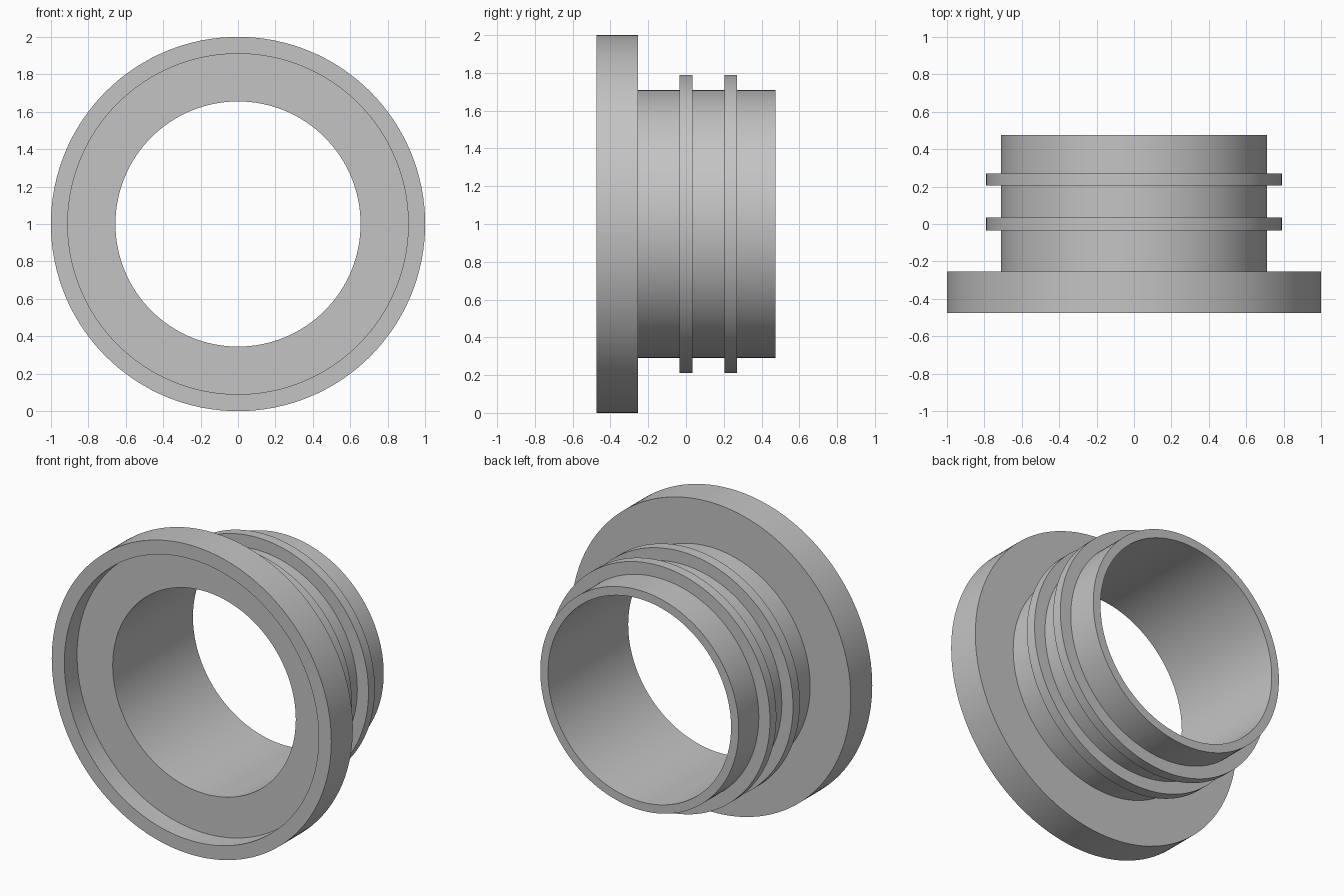
import bpy
import bmesh
import math

SEGMENTS = 128
BORE, TUBE, RIB, RECESS, FLANGE = 0.655, 0.71, 0.79, 0.91, 1.0
FRONT, BACK = -0.475, 0.475
FLOOR_Y, FLANGE_BACK = -0.345, -0.255
RIBS = [(-0.035, 0.035), (0.205, 0.27)]

cube = bpy.data.objects.get("Cube")
if cube:
    bpy.data.objects.remove(cube, do_unlink=True)

# Single plain grey
grey = bpy.data.materials.new("plain_grey")
grey.use_nodes = True
colour = (0.55, 0.55, 0.55, 1)
grey.diffuse_color = colour
grey.node_tree.nodes["Principled BSDF"].inputs["Base Color"].default_value = colour


def lathe(name, profile):
    """Revolve a closed (radius, y) profile about the y axis."""
    bm = bmesh.new()
    rings = []
    for i in range(SEGMENTS):
        a = math.tau * i / SEGMENTS
        rings.append([bm.verts.new((r * math.cos(a), y, r * math.sin(a)))
                      for r, y in profile])
    n = len(profile)
    for i, ring in enumerate(rings):
        following = rings[(i + 1) % SEGMENTS]
        for j in range(n):
            k = (j + 1) % n
            bm.faces.new((ring[j], ring[k], following[k], following[j]))
    bmesh.ops.recalc_face_normals(bm, faces=bm.faces)
    mesh = bpy.data.meshes.new(name)
    bm.to_mesh(mesh)
    bm.free()
    mesh.materials.append(grey)
    obj = bpy.data.objects.new(name, mesh)
    bpy.context.collection.objects.link(obj)
    obj.location.z = FLANGE
    bpy.ops.object.select_all(action='DESELECT')
    obj.select_set(True)
    bpy.context.view_layer.objects.active = obj
    bpy.ops.object.shade_smooth_by_angle(angle=math.radians(30))
    return obj


# Recessed flange, then the tube with its two ribs, then the open back end
profile = [(BORE, FLOOR_Y), (RECESS, FLOOR_Y), (RECESS, FRONT),
           (FLANGE, FRONT), (FLANGE, FLANGE_BACK), (TUBE, FLANGE_BACK)]
for start, end in RIBS:
    profile += [(TUBE, start), (RIB, start), (RIB, end), (TUBE, end)]
profile += [(TUBE, BACK), (BORE, BACK)]

lathe("flanged_pipe_fitting", profile)
